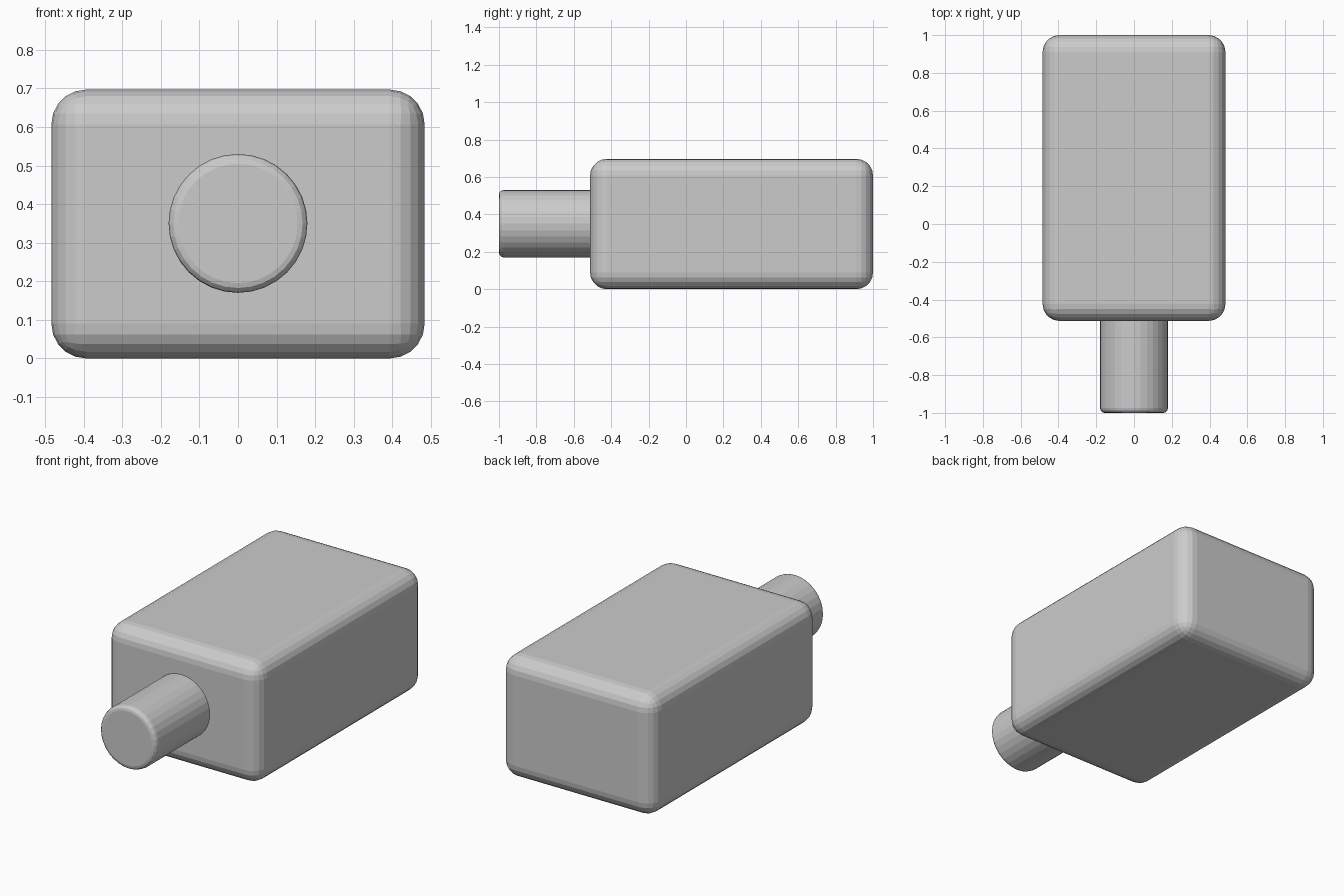
import bpy
from math import radians

if "Cube" in bpy.data.objects:
    bpy.data.objects.remove(bpy.data.objects["Cube"])


def bevel(obj, width, segments):
    mod = obj.modifiers.new("rounded_edges", 'BEVEL')
    mod.width = width
    mod.segments = segments
    mod.limit_method = 'ANGLE'
    mod.angle_limit = radians(40)


# Rounded box body, standing on the ground
y_front, y_back, width, height = -0.513, 1.0, 0.968, 0.697
bpy.ops.mesh.primitive_cube_add(size=1, location=(0, (y_front + y_back) / 2, height / 2))
body = bpy.context.object
body.name = "body"
body.scale = (width, y_back - y_front, height)
bpy.ops.object.transform_apply(location=False, rotation=False, scale=True)
bevel(body, 0.09, 5)

# Round plug sticking out of the front, slightly sunk into the body
y_tip, y_root = -1.0, -0.45
bpy.ops.mesh.primitive_cylinder_add(vertices=32, radius=0.18, depth=y_root - y_tip,
                                    location=(0, (y_tip + y_root) / 2, 0.35),
                                    rotation=(radians(90), 0, 0))
plug = bpy.context.object
plug.name = "front_plug"
bevel(plug, 0.025, 3)
